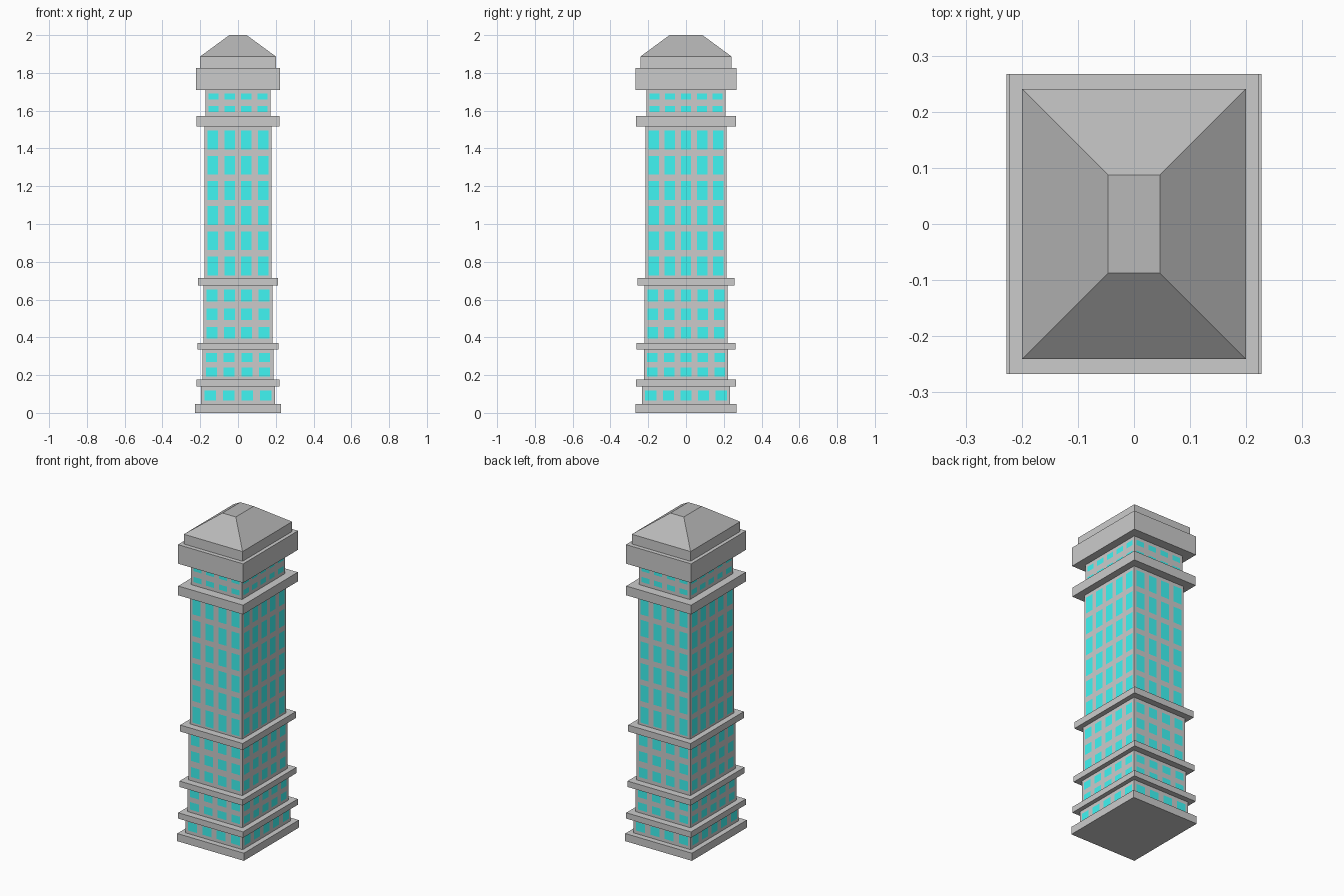
import bpy, bmesh

if "Cube" in bpy.data.objects:
    bpy.data.objects.remove(bpy.data.objects["Cube"])


def material(name, rgb):
    m = bpy.data.materials.new(name)
    m.diffuse_color = (*rgb, 1)
    m.use_nodes = True
    m.node_tree.nodes["Principled BSDF"].inputs["Base Color"].default_value = m.diffuse_color
    return m


wall_mat = material("wall_grey", (0.8, 0.8, 0.8))
glass_mat = material("window_cyan", (0.05, 0.92, 0.9))
roof_mat = material("roof_dark_grey", (0.48, 0.48, 0.48))


def finish(name, bm, mats):
    bmesh.ops.remove_doubles(bm, verts=bm.verts, dist=1e-5)
    mesh = bpy.data.meshes.new(name)
    bm.to_mesh(mesh)
    bm.free()
    for m in mats:
        mesh.materials.append(m)
    ob = bpy.data.objects.new(name, mesh)
    bpy.context.collection.objects.link(ob)
    return ob


def frustum(name, lo, hi, z0, z1, mats):
    """Four-sided block from half sizes lo at z0 to half sizes hi at z1."""
    bm = bmesh.new()
    bmesh.ops.create_cube(bm, size=2)
    for v in bm.verts:
        hx, hy = hi if v.co.z > 0 else lo
        v.co = (v.co.x * hx, v.co.y * hy, z1 if v.co.z > 0 else z0)
    return finish(name, bm, mats)


def splits(half, n, ratio=0.63):
    """Wall cut positions: window edges centred in n equal cells."""
    pitch = 2 * half / n
    cuts = [-half]
    for i in range(n):
        c = -half + (i + 0.5) * pitch
        cuts += [c - ratio * pitch / 2, c + ratio * pitch / 2]
    return cuts + [half]


def storey(name, hx, hy, z0, z1, first, pitch, height, rows):
    """Four walls divided into a grid; odd cells become flush windows."""
    zs = [z0]
    for r in range(rows):
        zs += [first + r * pitch, first + r * pitch + height]
    zs.append(z1)
    sides = [
        (splits(hx, 4), lambda u: (u, -hy)),
        (splits(hy, 5), lambda u: (hx, u)),
        (splits(hx, 4), lambda u: (-u, hy)),
        (splits(hy, 5), lambda u: (-hx, -u)),
    ]
    bm = bmesh.new()
    for us, place in sides:
        grid = [[bm.verts.new((*place(u), z)) for u in us] for z in zs]
        for j in range(len(zs) - 1):
            for i in range(len(us) - 1):
                f = bm.faces.new((grid[j][i], grid[j][i + 1],
                                  grid[j + 1][i + 1], grid[j + 1][i]))
                f.material_index = int(i % 2 == 1 and j % 2 == 1)
    return finish(name, bm, [wall_mat, glass_mat])


# Projecting ledges: half x, half y, bottom, top
for name, hx, hy, z0, z1 in [
    ("base_slab", 0.227, 0.267, 0.0, 0.047),
    ("ledge_1", 0.221, 0.266, 0.14, 0.176),
    ("ledge_2", 0.215, 0.262, 0.335, 0.371),
    ("ledge_3", 0.213, 0.258, 0.675, 0.715),
    ("ledge_4", 0.221, 0.266, 1.515, 1.572),
    ("cornice", 0.222, 0.267, 1.71, 1.827),
    ("roof_base", 0.2, 0.241, 1.827, 1.887),
]:
    frustum(name, (hx, hy), (hx, hy), z0, z1, [wall_mat])

# Windowed storeys: half sizes, z range, first window, pitch, height, rows
storey("ground_storey", 0.195, 0.233, 0.047, 0.14, 0.066, 0, 0.053, 1)
storey("lower_storeys", 0.187, 0.223, 0.176, 0.335, 0.193, 0.077, 0.046, 2)
storey("middle_storeys", 0.183, 0.219, 0.371, 0.675, 0.393, 0.099, 0.061, 3)
storey("tower_storeys", 0.178, 0.214, 0.715, 1.515, 0.728, 0.1333, 0.1, 6)
storey("top_storeys", 0.173, 0.209, 1.572, 1.71, 1.592, 0.067, 0.032, 2)

# Truncated hip roof
frustum("roof", (0.2, 0.241), (0.046, 0.087), 1.887, 2.0, [roof_mat])
